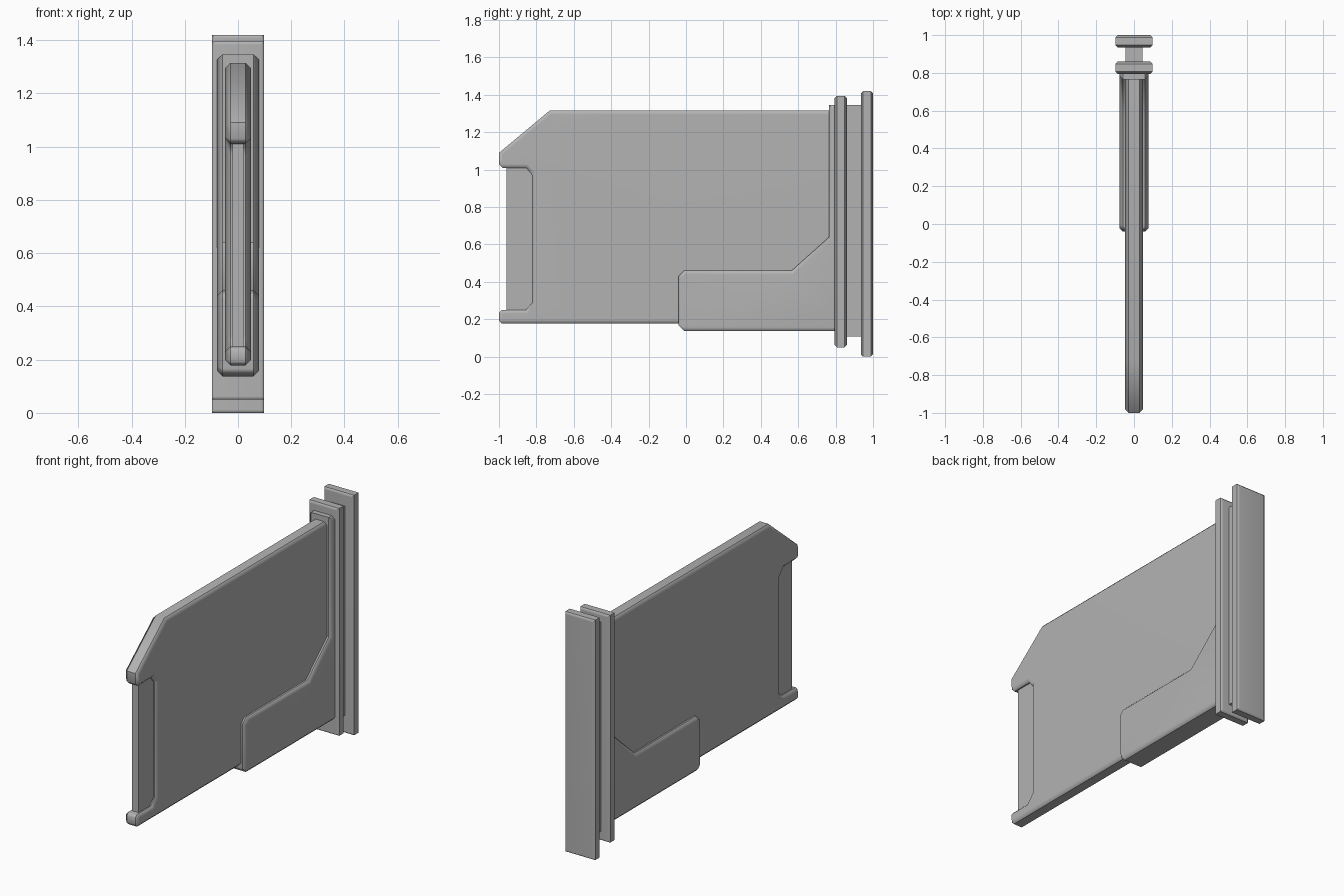
import bpy, bmesh

if "Cube" in bpy.data.objects:
    bpy.data.objects.remove(bpy.data.objects["Cube"])

grey = bpy.data.materials.new("dark_grey")
grey.diffuse_color = (0.45, 0.45, 0.45, 1.0)
grey.use_nodes = True
grey.node_tree.nodes["Principled BSDF"].inputs["Base Color"].default_value = grey.diffuse_color


def finish(bm, name):
    mesh = bpy.data.meshes.new(name)
    bm.to_mesh(mesh)
    bm.free()
    mesh.materials.append(grey)
    obj = bpy.data.objects.new(name, mesh)
    bpy.context.collection.objects.link(obj)
    bpy.ops.object.select_all(action='DESELECT')
    obj.select_set(True)
    bpy.context.view_layer.objects.active = obj
    bpy.ops.object.shade_smooth_by_angle(angle=0.82, keep_sharp_edges=True)
    # Large faces stay flat while the chamfers blend into them
    mod = obj.modifiers.new("weighted_normals", 'WEIGHTED_NORMAL')
    mod.keep_sharp = True
    return obj


def slab(name, profile, half, chamfer, axis=0):
    """Extrude a (y, z) profile across x, or an (x, z) profile along y;
    chamfer the rims of both end caps."""
    bm = bmesh.new()
    lo, hi = half
    if axis == 0:
        pts = [(lo, a, b) for a, b in profile]
    else:
        pts = [(a, lo, b) for a, b in profile]
    face = bm.faces.new([bm.verts.new(p) for p in pts])
    ext = bmesh.ops.extrude_face_region(bm, geom=[face])
    for v in ext['geom']:
        if isinstance(v, bmesh.types.BMVert):
            v.co[axis] = hi
    bmesh.ops.recalc_face_normals(bm, faces=bm.faces)
    if chamfer:
        rims = [e for e in bm.edges
                if abs(e.verts[0].co[axis] - e.verts[1].co[axis]) < 1e-5]
        bmesh.ops.bevel(bm, geom=rims, offset=chamfer, offset_type='OFFSET',
                        segments=1, profile=0.5, affect='EDGES')
        # Crisp line between the outer rim and its chamfer
        bm.normal_update()
        for e in bm.edges:
            side = [abs(f.normal[axis]) < 0.1 for f in e.link_faces]
            if any(side) and not all(side):
                e.smooth = False
    return finish(bm, name)


def rect(a0, a1, b0, b1):
    return [(a0, b0), (a1, b0), (a1, b1), (a0, b1)]


# Main blade with sloped nose and a notch in its leading edge
slab("blade", [
    (0.83, 0.178), (-0.985, 0.178), (-1.0, 0.193), (-1.0, 0.235),
    (-0.985, 0.25), (-0.855, 0.25), (-0.82, 0.29), (-0.82, 0.97),
    (-0.855, 1.01), (-0.98, 1.01), (-1.0, 1.03), (-1.0, 1.09),
    (-0.73, 1.315), (0.83, 1.315)], (-0.048, 0.048), 0.02)

# Thin panel filling the notch
slab("notch_panel", rect(-0.96, -0.80, 0.22, 1.04), (-0.021, 0.021), 0)

# L-shaped sleeve around the rear and the lower edge
slab("sleeve", [
    (0.83, 0.137), (-0.01, 0.137), (-0.04, 0.167), (-0.04, 0.43),
    (-0.01, 0.46), (0.565, 0.46), (0.765, 0.64), (0.765, 1.347),
    (0.83, 1.347)], (-0.078, 0.078), 0.02)

# Two flanges and the web between them
slab("front_flange", rect(-0.098, 0.098, 0.05, 1.395), (0.795, 0.86), 0.012, 1)
slab("rear_flange", rect(-0.098, 0.098, 0.0, 1.42), (0.935, 1.0), 0.012, 1)
slab("flange_web", rect(-0.046, 0.046, 0.108, 1.347), (0.85, 0.945), 0, 1)
